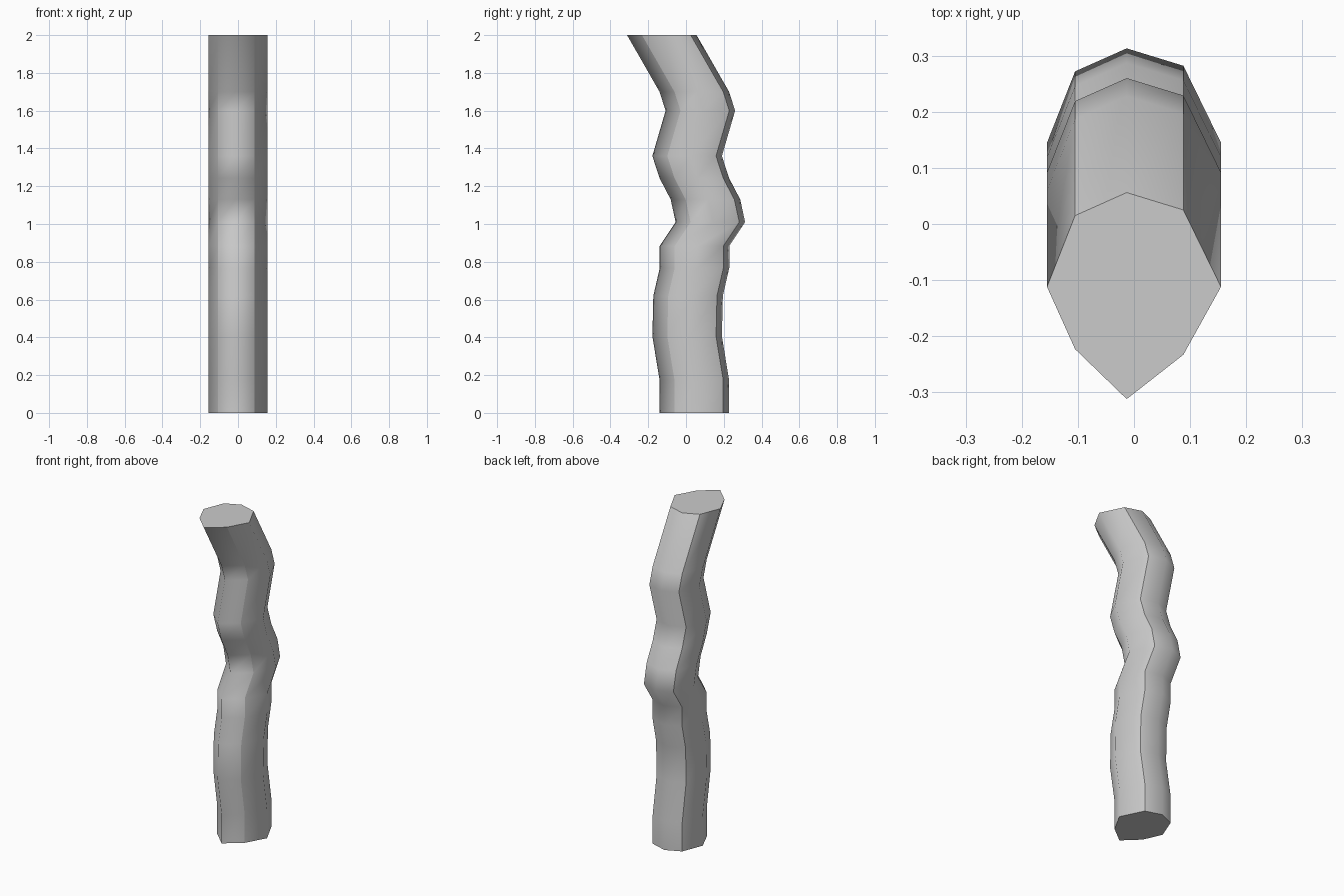
import bpy
import bmesh

if "Cube" in bpy.data.objects:
    bpy.data.objects.remove(bpy.data.objects["Cube"])

# Eight-sided cross-section (x, y), front ridge at y = 0
SECTION = [(-0.155, 0.200), (-0.105, 0.089), (-0.013, 0.0), (0.088, 0.079),
           (0.155, 0.200), (0.088, 0.337), (-0.013, 0.368), (-0.105, 0.327)]

# Path of the front ridge (y, z), bottom to top
PATH = [(-0.14, 0.0), (-0.14, 0.175), (-0.178, 0.405), (-0.173, 0.62),
        (-0.139, 0.767), (-0.139, 0.884), (-0.055, 1.01), (-0.081, 1.13),
        (-0.14, 1.243), (-0.178, 1.36), (-0.108, 1.6), (-0.14, 1.7),
        (-0.312, 2.0)]

bm = bmesh.new()
rings = [[bm.verts.new((x, y + oy, z)) for x, y in SECTION] for oy, z in PATH]
n = len(SECTION)

# Side walls
for low, high in zip(rings, rings[1:]):
    for i in range(n):
        j = (i + 1) % n
        face = bm.faces.new((low[i], low[j], high[j], high[i]))
        face.smooth = True

# Flat end caps
bm.faces.new(rings[0][::-1])
bm.faces.new(rings[-1])

# Sharp ridges on every second side edge and around the caps
for low, high in zip(rings, rings[1:]):
    for i in range(1, n, 2):
        bm.edges.get((low[i], high[i])).smooth = False
for ring in (rings[0], rings[-1]):
    for i in range(n):
        bm.edges.get((ring[i], ring[(i + 1) % n])).smooth = False

bmesh.ops.recalc_face_normals(bm, faces=bm.faces[:])
mesh = bpy.data.meshes.new("crooked_post")
bm.to_mesh(mesh)
bm.free()
bpy.context.collection.objects.link(bpy.data.objects.new("crooked_post", mesh))
